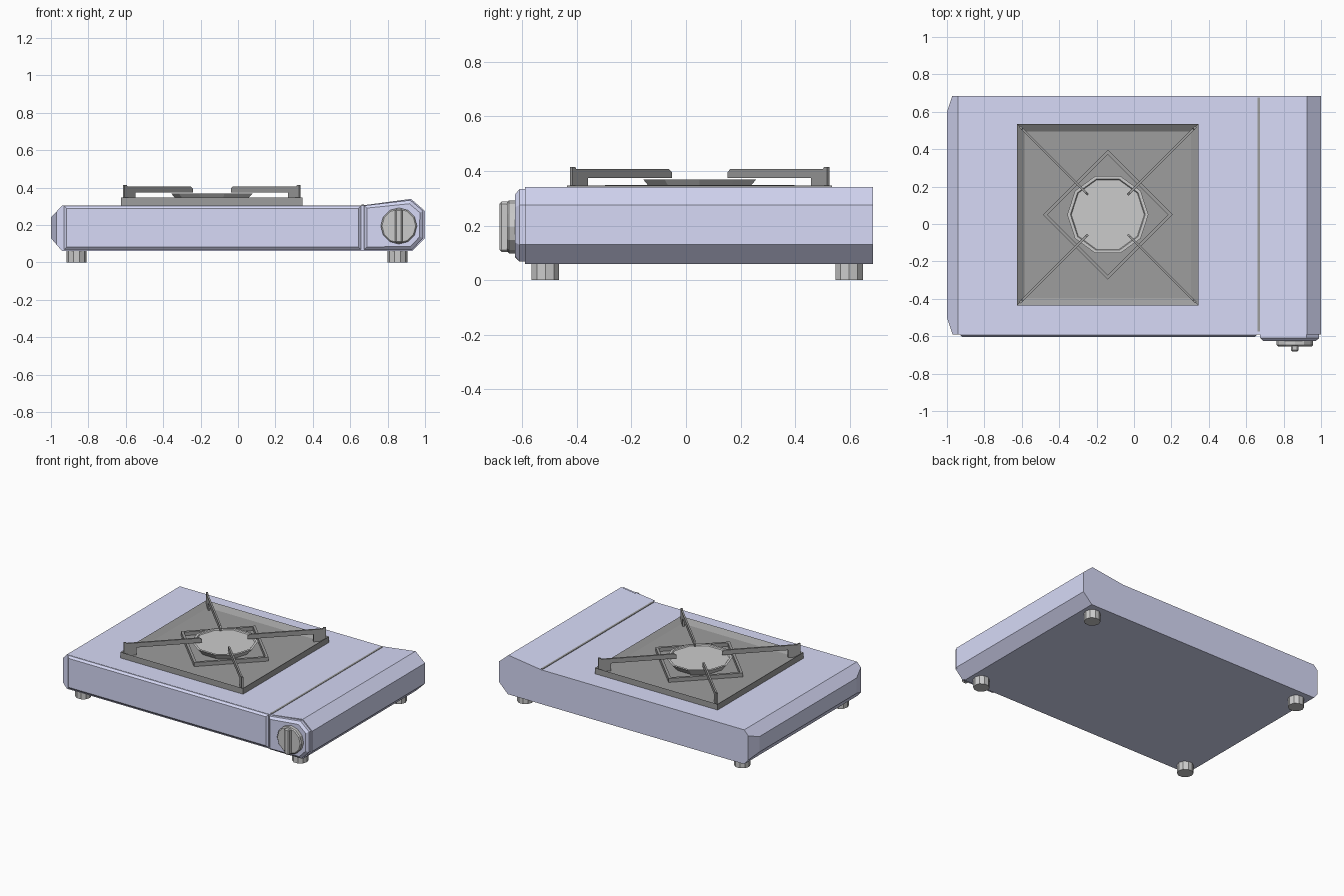
import bpy, bmesh, math
from mathutils import Vector, Matrix

if "Cube" in bpy.data.objects:
    bpy.data.objects.remove(bpy.data.objects["Cube"])


def material(name, colour):
    m = bpy.data.materials.new(name)
    m.diffuse_color = (*colour, 1)
    m.use_nodes = True
    m.node_tree.nodes["Principled BSDF"].inputs["Base Color"].default_value = m.diffuse_color
    return m


BLUE = material("blue_paint", (0.68, 0.70, 0.93))
DARK = material("dark_enamel", (0.34, 0.34, 0.34))


def finish(name, bm, mat=None, matrix=None):
    bmesh.ops.recalc_face_normals(bm, faces=bm.faces)
    me = bpy.data.meshes.new(name)
    bm.to_mesh(me)
    bm.free()
    ob = bpy.data.objects.new(name, me)
    bpy.context.collection.objects.link(ob)
    if mat:
        me.materials.append(mat)
    if matrix:
        ob.matrix_world = matrix
    return ob


def prism(profile, y0, y1):
    """Extrude an (x, z) profile from y0 (front) to y1; returns bmesh, front face."""
    bm = bmesh.new()
    a = [bm.verts.new((x, y0, z)) for x, z in profile]
    b = [bm.verts.new((x, y1, z)) for x, z in profile]
    front = bm.faces.new(a)
    bm.faces.new(b[::-1])
    n = len(a)
    for i in range(n):
        bm.faces.new((a[i], b[i], b[(i + 1) % n], a[(i + 1) % n]))
    bmesh.ops.recalc_face_normals(bm, faces=bm.faces)
    return bm, front


def loft(name, n, rings, matrix, mat=None, phase=0.0):
    """Join n-sided rings given as (radius, z), capping both ends."""
    bm = bmesh.new()
    loops = []
    for r, z in rings:
        loops.append([bm.verts.new((r * math.cos(phase + math.tau * i / n),
                                    r * math.sin(phase + math.tau * i / n), z))
                      for i in range(n)])
    for a, b in zip(loops, loops[1:]):
        for i in range(n):
            j = (i + 1) % n
            bm.faces.new((a[i], a[j], b[j], b[i]))
    bm.faces.new(loops[0][::-1])
    bm.faces.new(loops[-1])
    return finish(name, bm, mat, matrix)


def box(name, lo, hi, mat=None, bevel=0.0):
    bm, _ = prism([(lo[0], lo[2]), (hi[0], lo[2]), (hi[0], hi[2]), (lo[0], hi[2])], lo[1], hi[1])
    if bevel:
        bmesh.ops.bevel(bm, geom=bm.edges[:], offset=bevel, segments=1, affect='EDGES')
    return finish(name, bm, mat)


# Body shell, with the two left corners cut off
bm, _ = prism([(-1, .13), (-1, .24), (-.94, .305), (.665, .305), (.925, .34),
               (1, .275), (1, .13), (.93, .06), (-.94, .06)], -.59, .685)
for y, s in ((-.50, -1), (.60, 1)):
    bmesh.ops.bisect_plane(bm, geom=bm.verts[:] + bm.edges[:] + bm.faces[:],
                           plane_co=Vector((-1, y, 0)), plane_no=Vector((-.09, .03 * s, 0)),
                           clear_outer=True)
    bmesh.ops.holes_fill(bm, edges=[e for e in bm.edges if e.is_boundary])
finish("body", bm, BLUE)

# Raised front panels with sloped borders
for name, profile, edge_y, depth in (
        ("front_panel", [(-.93, .068), (.658, .068), (.658, .303), (-.93, .303)], -.593, .012),
        ("control_panel", [(.675, .068), (.93, .068), (.99, .13), (.99, .275), (.922, .333),
                           (.675, .304)], -.61, .015)):
    bm, front = prism(profile, edge_y, -.58)
    bmesh.ops.inset_region(bm, faces=[front], thickness=.02, depth=depth)
    finish(name, bm, BLUE)

# Dark seam between burner side and control side
box("top_seam", (.66, -.575, .29), (.674, .675, .309), DARK)

# Control knob
turn = Matrix.Translation((.86, 0, .195)) @ Matrix.Rotation(math.pi / 2, 4, 'X')
loft("knob_disc", 12, [(.097, .61), (.097, .648), (.09, .655)], turn)
box("knob_grip", (.84, -.683, .103), (.88, -.645, .287), None, .008)

# Drip tray and the diamond ridge inside it
CENTRE = Matrix.Translation((-.14, .05, 0))
R2 = math.sqrt(2)
loft("drip_tray", 4, [(.485 * R2, .30), (.485 * R2, .347), (.445 * R2, .32)],
     CENTRE, DARK, math.pi / 4)
loft("diamond_ridge", 4, [(.347, .312), (.347, .348), (.322, .348), (.322, .322)],
     CENTRE, DARK)

# Burner head
loft("burner", 10, [(.165, .31), (.217, .368), (.20, .368), (.195, .361)], CENTRE)

# Four pan supports on the diagonals
support = [(.665, .32), (.665, .415), (.65, .415), (.645, .407), (.165, .407),
           (.15, .395), (.15, .374), (.583, .374), (.583, .32)]
for i in range(4):
    bm, _ = prism(support, -.006, .006)
    finish(f"pan_support_{i + 1}", bm, DARK,
           CENTRE @ Matrix.Rotation(math.pi / 4 + i * math.pi / 2, 4, 'Z'))

# Feet
for x in (-.863, .853):
    for y in (-.515, .597):
        side = ("left" if x < 0 else "right") + ("_front" if y < 0 else "_back")
        loft(f"foot_{side}", 10, [(.053, 0), (.053, .065)], Matrix.Translation((x, y, 0)))
